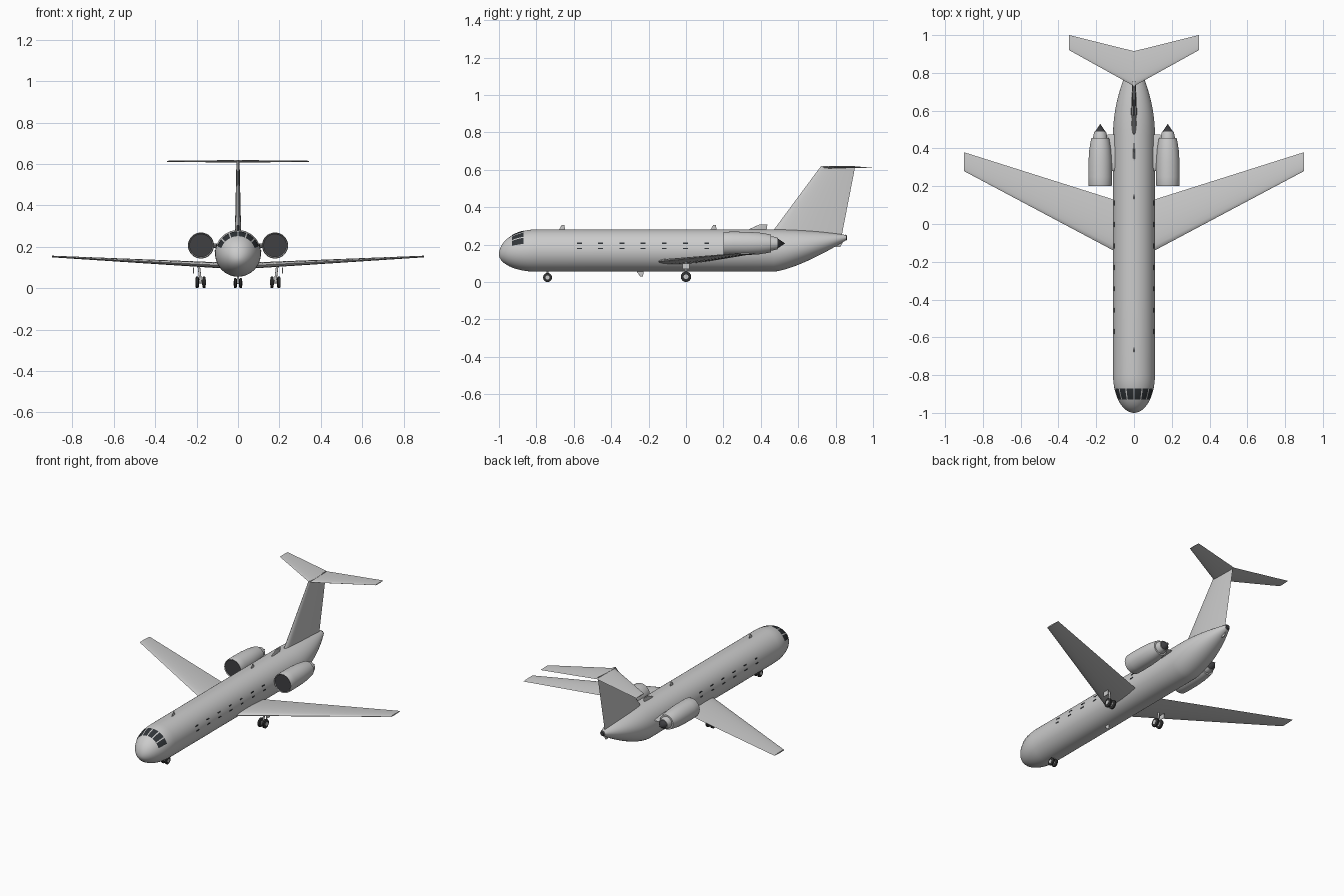
import bpy, bmesh, math
from mathutils import Vector

cube = bpy.data.objects.get("Cube")
if cube:
    bpy.data.objects.remove(cube, do_unlink=True)


def material(name, rgb, rough=0.6):
    m = bpy.data.materials.new(name)
    m.use_nodes = True
    m.diffuse_color = (*rgb, 1)
    bsdf = m.node_tree.nodes["Principled BSDF"]
    bsdf.inputs["Base Color"].default_value = (*rgb, 1)
    bsdf.inputs["Roughness"].default_value = rough
    return m


GREY = material("light grey", (0.6, 0.6, 0.6))
GLASS = material("dark glass", (0.03, 0.035, 0.04))
DARK = material("dark metal", (0.05, 0.05, 0.055))
TYRE = material("tyre black", (0.03, 0.03, 0.03))


def finish(name, bm, mat, angle=35):
    bmesh.ops.recalc_face_normals(bm, faces=bm.faces[:])
    me = bpy.data.meshes.new(name)
    bm.to_mesh(me)
    bm.free()
    me.materials.append(mat)
    ob = bpy.data.objects.new(name, me)
    bpy.context.collection.objects.link(ob)
    bpy.ops.object.select_all(action="DESELECT")
    ob.select_set(True)
    bpy.context.view_layer.objects.active = ob
    bpy.ops.object.shade_smooth_by_angle(angle=math.radians(angle))
    return ob


def loft(name, rings, mat, closed_ends=True, angle=35):
    bm = bmesh.new()
    rows = [[bm.verts.new(p) for p in ring] for ring in rings]
    n = len(rows[0])
    for a, b in zip(rows, rows[1:]):
        for i in range(n):
            j = (i + 1) % n
            bm.faces.new((a[i], a[j], b[j], b[i]))
    if closed_ends:
        bm.faces.new(rows[0])
        bm.faces.new(rows[-1])
    bmesh.ops.remove_doubles(bm, verts=bm.verts[:], dist=1e-5)
    return finish(name, bm, mat, angle)


def revolve(name, profile, centre, mat, axis="y", n=32):
    # profile holds (position along the axis, radius) pairs
    rings = []
    for d, r in profile:
        ring = []
        for i in range(n):
            a = math.tau * i / n
            u, v = r * math.cos(a), r * math.sin(a)
            offset = (u, d, v) if axis == "y" else (d, u, v)
            ring.append(Vector(centre) + Vector(offset))
        rings.append(ring)
    return loft(name, rings, mat)


def box(name, centre, size, mat):
    bm = bmesh.new()
    bmesh.ops.create_cube(bm, size=1)
    for v in bm.verts:
        v.co = Vector(c + s * k for c, s, k in zip(centre, size, v.co))
    return finish(name, bm, mat)


def rod(name, a, b, r, mat):
    a, b = Vector(a), Vector(b)
    q = (b - a).to_track_quat("Z", "Y")
    circle = [q @ Vector((r * math.cos(t), r * math.sin(t), 0))
              for t in (math.tau * i / 12 for i in range(12))]
    return loft(name, [[p + c for c in circle] for p in (a, b)], mat)


def airfoil(lead, trail, thick, place, n=10):
    # place maps (chord position, thickness offset) to a point
    ts = [0.5 - 0.5 * math.cos(math.pi * i / n) for i in range(n + 1)]

    def half(t):
        return thick * 1.3 * (math.sqrt(t) - t) + thick * 0.55 * t * (1 - t)
    path = [(t, half(t)) for t in ts] + [(t, -half(t)) for t in ts[-2:0:-1]]
    return [place(lead + t * (trail - lead), h) for t, h in path]


# Fuselage: round nose, straight barrel, upswept tail
def hull(y, a, off=0.0):
    w, top, bot = 0.111, 0.281, 0.055
    if y < -0.8:
        t = (y + 1) / 0.2
        k = math.sqrt(max(0, 1 - (1 - t) ** 2))
        w, top, bot = w * k, 0.148 + 0.133 * k, 0.148 - 0.093 * k
    elif y > 0.47:
        t = (y - 0.47) / 0.385
        w *= 1 - 0.85 * t * t
        top -= 0.03 * t * t
        bot += 0.168 * t ** 1.4
    mid, h = (top + bot) / 2, (top - bot) / 2
    return Vector(((w + off) * math.cos(a), y, mid + (h + off) * math.sin(a)))


stations = [-0.8 - 0.2 * math.cos(math.pi / 2 * i / 14) for i in range(15)]
stations += [-0.4, 0, 0.3] + [0.47 + 0.385 * i / 14 for i in range(15)]
loft("fuselage", [[hull(y, math.tau * i / 48) for i in range(48)]
                  for y in stations], GREY)
revolve("tail_cap", [(0, 0.018), (0.008, 0.012), (0.01, 0)],
        (0, 0.852, 0.237), DARK, n=16)

# Cockpit panes lying on the nose
pane_edges = [18, 42, 66, 90, 114, 138, 162]
for k, (a0, a1) in enumerate(zip(pane_edges, pane_edges[1:])):
    bm = bmesh.new()
    grid = [[bm.verts.new(hull(-0.93 + 0.06 * i / 5,
                               math.radians(a0 + 2 + (a1 - a0 - 4) * j / 5), 0.002))
             for j in range(6)] for i in range(6)]
    for i in range(5):
        for j in range(5):
            bm.faces.new((grid[i][j], grid[i][j + 1], grid[i + 1][j + 1], grid[i + 1][j]))
    finish(f"cockpit_pane_{k + 1}", bm, GLASS)

for side, s in (("left", 1), ("right", -1)):
    # Cabin window slits in two rows
    for k in range(7):
        for row, z in (("upper", 0.207), ("lower", 0.179)):
            x = 0.111 * math.sqrt(1 - ((z - 0.168) / 0.113) ** 2)
            box(f"{side}_{row}_window_{k + 1}", (s * x, -0.57 + 0.1135 * k, z),
                (0.004, 0.026, 0.006), GLASS)

    # Swept wing
    def wing_ring(x, lead, trail, thick, z):
        return airfoil(lead, trail, thick, lambda c, h: (s * x, c, z + h))
    loft(f"{side}_wing", [wing_ring(0.04, -0.177, 0.108, 0.034, 0.108),
                          wing_ring(0.9, 0.28, 0.38, 0.009, 0.153)], GREY)

    # Tailplane half
    loft(f"{side}_tailplane", [wing_ring(0, 0.73, 0.915, 0.014, 0.613),
                               wing_ring(0.343, 0.92, 1.0, 0.006, 0.613)], GREY)

    # Engine: cowl with hollow intake, fan, spinner, nozzle and exhaust cone
    c = (s * 0.179, 0, 0.206)
    revolve(f"{side}_engine_cowl",
            [(0.25, 0.052), (0.21, 0.055), (0.203, 0.057), (0.2, 0.06), (0.206, 0.062),
             (0.25, 0.063), (0.33, 0.062), (0.39, 0.058), (0.43, 0.052),
             (0.455, 0.047)], c, GREY)
    revolve(f"{side}_intake_lining", [(0.204, 0.0555), (0.235, 0.052), (0.235, 0)], c, DARK)
    revolve(f"{side}_spinner", [(0.212, 0), (0.215, 0.008), (0.225, 0.015), (0.24, 0.018)],
            c, GREY, n=16)
    revolve(f"{side}_nozzle", [(0.45, 0.038), (0.47, 0.036), (0.49, 0.031)], c, GREY)
    revolve(f"{side}_exhaust_cone", [(0.488, 0.028), (0.53, 0)], c, DARK, n=20)
    loft(f"{side}_pylon", [airfoil(0.28, 0.475, 0.024, lambda c, h, x=x: (s * x, c, 0.205 + h))
                           for x in (0.08, 0.14)], GREY)

    # Main gear: twin wheels, axle, leg and door
    rod(f"{side}_main_leg", (s * 0.18, 0, 0.028), (s * 0.19, 0, 0.11), 0.006, GREY)
    rod(f"{side}_main_axle", (s * 0.16, 0, 0.028), (s * 0.2, 0, 0.028), 0.005, GREY)
    box(f"{side}_gear_door", (s * 0.215, 0, 0.085), (0.003, 0.04, 0.03), GREY)


def wheel(name, x, y, r, w):
    revolve(name, [(-w, 0), (-w, r * 0.8), (-w * 0.6, r), (w * 0.6, r),
                   (w, r * 0.8), (w, 0)], (x, y, r), TYRE, axis="x", n=24)
    revolve(name + "_hub", [(-w - 0.001, 0), (-w - 0.001, r * 0.45),
                            (w + 0.001, r * 0.45), (w + 0.001, 0)],
            (x, y, r), GREY, axis="x", n=16)


for x in (-0.197, -0.164, 0.164, 0.197):
    wheel(f"main_wheel_{'left' if x > 0 else 'right'}_{'outer' if abs(x) > 0.18 else 'inner'}",
          x, 0, 0.028, 0.008)

# Nose gear
for side, s in (("left", 1), ("right", -1)):
    wheel(f"nose_wheel_{side}", s * 0.013, -0.74, 0.024, 0.007)
rod("nose_leg", (0, -0.74, 0.024), (0, -0.74, 0.08), 0.005, GREY)
rod("nose_axle", (-0.015, -0.74, 0.024), (0.015, -0.74, 0.024), 0.004, GREY)


# Fin, antennas and dorsal scoop share vertical blade sections
def blade(name, low, high, mat=GREY):
    rings = [airfoil(a, b, t, lambda c, h, z=z: (h, c, z)) for z, a, b, t in (low, high)]
    return loft(name, rings, mat)


blade("fin", (0.235, 0.437, 0.83, 0.036), (0.62, 0.722, 0.905, 0.017))
blade("front_antenna", (0.27, -0.685, -0.645, 0.007), (0.304, -0.665, -0.65, 0.005))
blade("middle_antenna", (0.27, 0.125, 0.165, 0.007), (0.304, 0.145, 0.16, 0.005))
blade("belly_antenna", (0.065, -0.27, -0.225, 0.007), (0.03, -0.245, -0.23, 0.005))
blade("dorsal_scoop", (0.27, 0.31, 0.43, 0.012), (0.306, 0.39, 0.435, 0.01))
blade("tail_skid", (0.215, 0.78, 0.84, 0.01), (0.187, 0.8, 0.825, 0.006))
